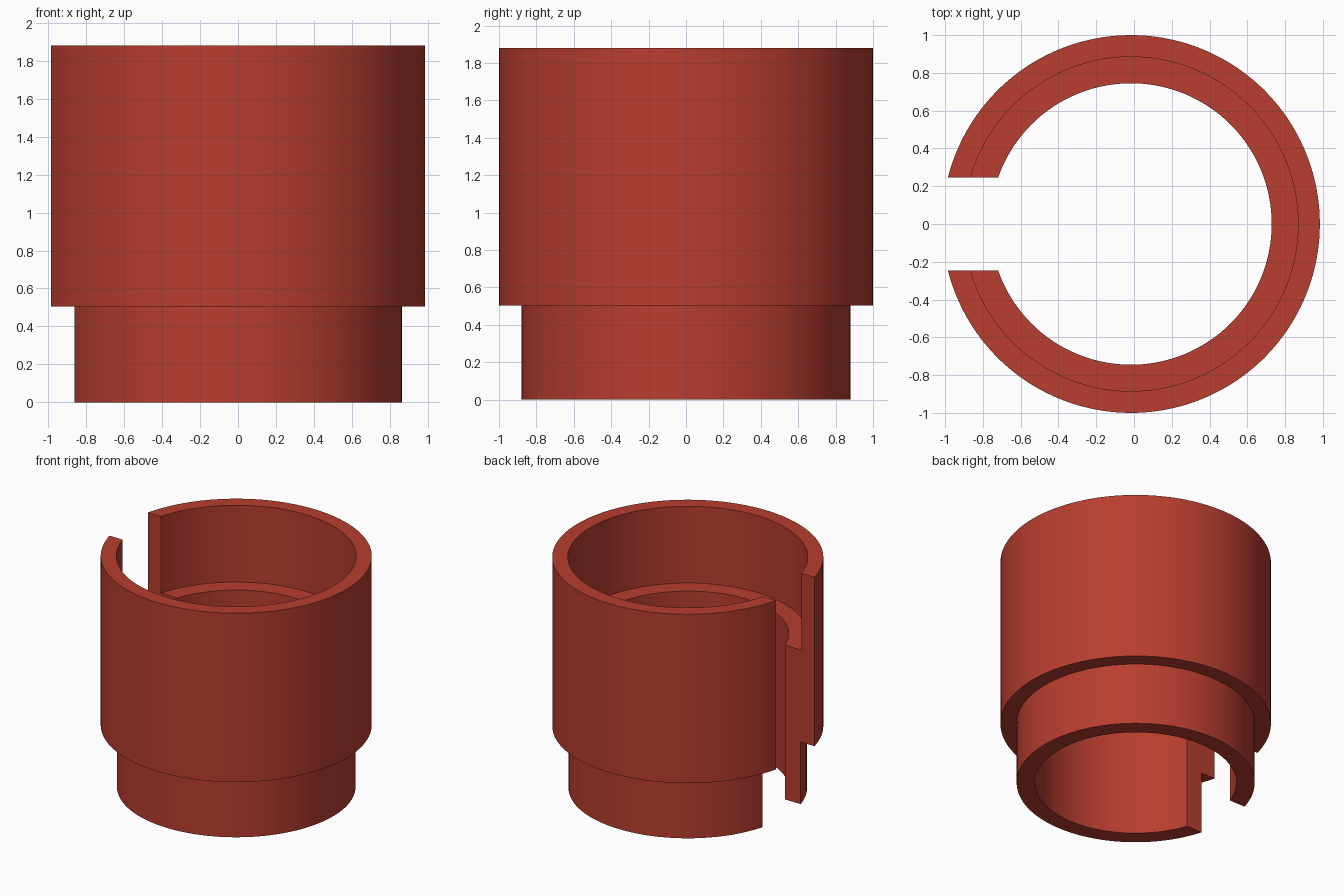
import bpy, bmesh, math

if "Cube" in bpy.data.objects:
    bpy.data.objects.remove(bpy.data.objects["Cube"])

CX = -0.016        # ring axis offset, so the slotted body is centred in x
SLOT = 0.247       # half width of the slot facing -x
SEGS = 128

# Wall cross-section as (radius, z)
profile = [(0.88, 0.0), (0.88, 0.505), (1.0, 0.505), (1.0, 1.88),
           (0.885, 1.88), (0.885, 1.255), (0.745, 1.255), (0.745, 0.0)]

red = bpy.data.materials.new("brick_red")
red.diffuse_color = (0.48, 0.047, 0.029, 1)
red.use_nodes = True
red.node_tree.nodes["Principled BSDF"].inputs["Base Color"].default_value = red.diffuse_color

bm = bmesh.new()


def arc(r, z):
    """Row of vertices round the axis, ending on the parallel slot walls."""
    end = math.pi - math.asin(SLOT / r)
    angles = [end * (2 * i / SEGS - 1) for i in range(SEGS + 1)]
    return [bm.verts.new((CX + r * math.cos(a), r * math.sin(a), z)) for a in angles]


# Stepped wall swept round the axis
rows = [arc(r, z) for r, z in profile]
for k, a in enumerate(rows):
    b = rows[(k + 1) % len(rows)]
    for i in range(SEGS):
        bm.faces.new((a[i], a[i + 1], b[i + 1], b[i]))

# Flat slot walls
bm.faces.new([row[0] for row in rows])
bm.faces.new([row[-1] for row in rows])
bmesh.ops.recalc_face_normals(bm, faces=bm.faces)

mesh = bpy.data.meshes.new("slotted_sleeve")
bm.to_mesh(mesh)
bm.free()
mesh.materials.append(red)
sleeve = bpy.data.objects.new("slotted_sleeve", mesh)
bpy.context.collection.objects.link(sleeve)

bpy.context.view_layer.objects.active = sleeve
sleeve.select_set(True)
bpy.ops.object.shade_smooth_by_angle(angle=math.radians(30))
